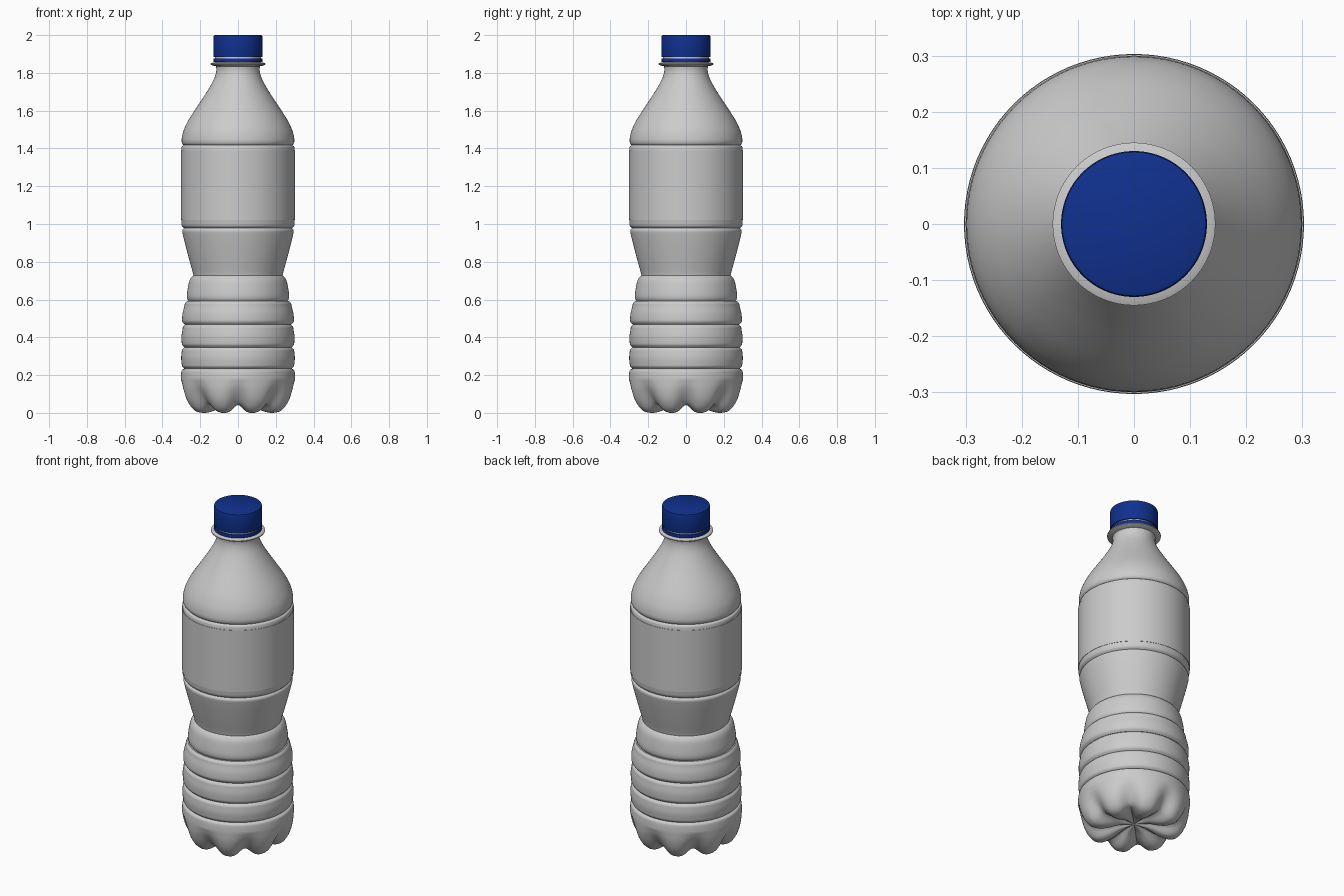
import bpy, bmesh, math
from mathutils import Vector

cube = bpy.data.objects.get("Cube")
if cube:
    bpy.data.objects.remove(cube, do_unlink=True)

SIDES = 96
FEET = 8


def material(name, color, rough):
    m = bpy.data.materials.new(name)
    m.use_nodes = True
    m.diffuse_color = color
    bsdf = m.node_tree.nodes["Principled BSDF"]
    bsdf.inputs["Base Color"].default_value = color
    bsdf.inputs["Roughness"].default_value = rough
    return m


grey = material("light grey plastic", (0.6, 0.6, 0.6, 1), 0.4)
blue = material("cap blue", (0.005, 0.03, 0.27, 1), 0.4)


def spline(pts, steps=4):
    """Smooth curve through the points, ends left free."""
    p = [Vector(q) for q in pts]
    p = [2 * p[0] - p[1]] + p + [2 * p[-1] - p[-2]]
    out = []
    for a, b, c, d in zip(p, p[1:], p[2:], p[3:]):
        for i in range(steps):
            t = i / steps
            out.append(0.5 * (2 * b + (c - a) * t + (2 * a - 5 * b + 4 * c - d) * t * t
                              + (3 * b - a - 3 * c + d) * t ** 3))
    return out + [p[-2]]


def lathe(name, profile, mat, angle=35):
    """Revolve a function of angle that gives (radius, height) points."""
    bm = bmesh.new()
    rings = []
    for s in range(SIDES):
        a = 2 * math.pi * s / SIDES
        rings.append([bm.verts.new((r * math.cos(a), r * math.sin(a), z))
                      for r, z in profile(a)])
    for s in range(SIDES):
        u, v = rings[s], rings[(s + 1) % SIDES]
        for i in range(len(u) - 1):
            bm.faces.new((u[i], v[i], v[i + 1], u[i + 1]))
    bmesh.ops.remove_doubles(bm, verts=bm.verts, dist=0.00005)
    bmesh.ops.recalc_face_normals(bm, faces=bm.faces)
    mesh = bpy.data.meshes.new(name)
    bm.to_mesh(mesh)
    bm.free()
    ob = bpy.data.objects.new(name, mesh)
    bpy.context.collection.objects.link(ob)
    mesh.materials.append(mat)
    bpy.ops.object.select_all(action="DESELECT")
    ob.select_set(True)
    bpy.context.view_layer.objects.active = ob
    bpy.ops.object.shade_smooth_by_angle(angle=math.radians(angle))
    return ob


def rib(z0, z1, low, high):
    """Rounded rib between two grooves; low and high are its shoulder radii."""
    h = z1 - z0
    mid = (low + high) / 2 + 0.003
    return spline([(low - 0.014, z0), (low - 0.003, z0 + 0.1 * h), (low, z0 + 0.22 * h),
                   (mid, z0 + 0.5 * h), (high, z0 + 0.78 * h),
                   (high - 0.003, z0 + 0.9 * h), (high - 0.014, z1)], 3)


# Base: feet and the valleys between them
foot = spline([(0, 0.05), (0.08, 0.035), (0.15, 0.008), (0.2, 0), (0.245, 0.014),
               (0.28, 0.06), (0.298, 0.12), (0.303, 0.18)])
valley = spline([(0, 0.05), (0.07, 0.052), (0.13, 0.044), (0.18, 0.042), (0.22, 0.05),
                 (0.255, 0.085), (0.287, 0.135), (0.303, 0.18)])

# Ribbed grip, waist, label panel, shoulder and neck
wall = spline([(0.303, 0.18), (0.301, 0.21), (0.297, 0.226), (0.285, 0.234)])
wall += rib(0.234, 0.347, 0.298, 0.298)
wall += rib(0.347, 0.467, 0.298, 0.294)
wall += rib(0.467, 0.592, 0.296, 0.284)
wall += spline([(0.262, 0.592), (0.269, 0.606), (0.27, 0.63), (0.264, 0.67),
                (0.257, 0.7), (0.247, 0.718), (0.236, 0.728)])
wall += spline([(0.236, 0.728), (0.241, 0.75), (0.258, 0.81), (0.279, 0.89),
                (0.291, 0.94), (0.295, 0.965), (0.286, 0.978)])
wall += spline([(0.286, 0.978), (0.296, 0.988), (0.3, 1.0)])
wall += spline([(0.3, 1.4), (0.297, 1.41), (0.288, 1.417)])
wall += spline([(0.288, 1.417), (0.296, 1.428), (0.298, 1.45), (0.288, 1.495),
                (0.262, 1.55), (0.224, 1.61), (0.184, 1.67), (0.147, 1.73),
                (0.124, 1.775), (0.115, 1.81), (0.116, 1.836)])
wall = [Vector(p) for p in wall]


def body_profile(a):
    w = (0.5 + 0.5 * math.cos(FEET * a)) ** 1.6
    base = [f.lerp(v, w) for f, v in zip(foot, valley)]
    return base + wall


lathe("bottle_body", body_profile, grey)

# Label sleeve wrapped around the straight panel
label = [(0.2995, 1.02), (0.302, 1.02), (0.302, 1.388), (0.2995, 1.388)]
lathe("label_sleeve", lambda a: label, grey)

# Neck finish with its support ring
neck = [(0.112, 1.834), (0.138, 1.84), (0.145, 1.844), (0.145, 1.85), (0.138, 1.853),
        (0.122, 1.856), (0.122, 1.9), (0, 1.9)]
lathe("neck_support_ring", lambda a: neck, grey)

# Tamper band and screw cap
band = [(0.115, 1.858), (0.129, 1.858), (0.13, 1.862), (0.13, 1.873), (0.129, 1.876), (0.115, 1.876)]
lathe("tamper_band", lambda a: band, blue)
cap = [(0.115, 1.885), (0.129, 1.885), (0.13, 1.888), (0.13, 1.99), (0.128, 1.997),
       (0.122, 2.0), (0, 2.0)]
lathe("screw_cap", lambda a: cap, blue)
